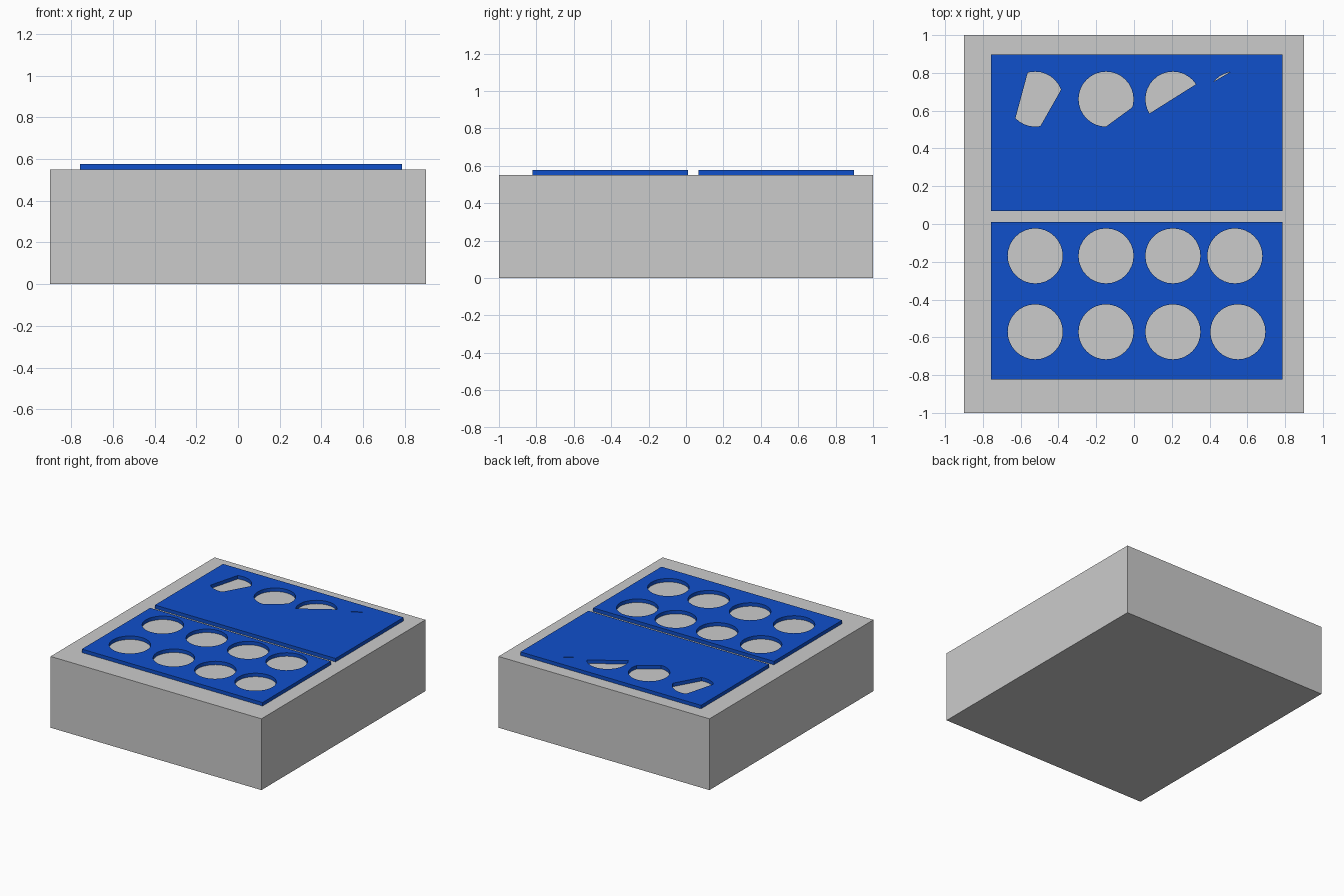
import bpy, bmesh
from math import cos, sin, tau

if "Cube" in bpy.data.objects:
    bpy.data.objects.remove(bpy.data.objects["Cube"])

BLOCK_TOP, PLATE_TOP, RADIUS = 0.55, 0.577, 0.1455

blue = bpy.data.materials.new("blue")
blue.diffuse_color = (0.005, 0.08, 0.6, 1)
blue.use_nodes = True
blue.node_tree.nodes["Principled BSDF"].inputs["Base Color"].default_value = blue.diffuse_color


def circle(x, y, n=32):
    return [(x + RADIUS * cos(tau * i / n), y + RADIUS * sin(tau * i / n)) for i in range(n)]


def clip(points, a, b):
    """Keep the part of a polygon left of the line a-b."""
    def side(p):
        return (b[0] - a[0]) * (p[1] - a[1]) - (b[1] - a[1]) * (p[0] - a[0])
    out = []
    for p, q in zip(points, points[1:] + points[:1]):
        sp, sq = side(p), side(q)
        if sp >= 0:
            out.append(p)
        if sp * sq < 0:
            t = sp / (sp - sq)
            out.append((p[0] + t * (q[0] - p[0]), p[1] + t * (q[1] - p[1])))
    return out


def add_object(name, bm, material=None):
    bmesh.ops.recalc_face_normals(bm, faces=bm.faces)
    mesh = bpy.data.meshes.new(name)
    bm.to_mesh(mesh)
    bm.free()
    if material:
        mesh.materials.append(material)
    bpy.context.collection.objects.link(bpy.data.objects.new(name, mesh))


def plate(name, y0, y1, holes):
    """Flat slab with openings cut through it."""
    bm = bmesh.new()
    outline = [(-0.757, y0), (0.785, y0), (0.785, y1), (-0.757, y1)]
    for loop in [outline] + holes:
        vs = [bm.verts.new((x, y, BLOCK_TOP)) for x, y in loop]
        for v, w in zip(vs, vs[1:] + vs[:1]):
            bm.edges.new((v, w))
    bmesh.ops.triangle_fill(bm, edges=bm.edges[:], use_beauty=True, normal=(0, 0, 1))
    geom = bmesh.ops.extrude_face_region(bm, geom=bm.faces[:], use_keep_orig=True)["geom"]
    top = [g for g in geom if isinstance(g, bmesh.types.BMVert)]
    bmesh.ops.translate(bm, verts=top, vec=(0, 0, PLATE_TOP - BLOCK_TOP))
    add_object(name, bm, blue)


# Solid base block
bm = bmesh.new()
bmesh.ops.create_cube(bm, size=1)
bmesh.ops.scale(bm, verts=bm.verts, vec=(1.8, 2, BLOCK_TOP))
bmesh.ops.translate(bm, verts=bm.verts, vec=(0, 0, BLOCK_TOP / 2))
add_object("base_block", bm)

# Front plate with two rows of round openings
columns = [-0.523, -0.148, 0.206]
holes = [circle(x, -0.169) for x in columns + [0.534]]
holes += [circle(x, -0.571) for x in columns + [0.55]]
plate("front_plate", -0.822, 0.01, holes)

# Back plate with partly closed openings
cuts = {
    -0.523: [((-0.563, 0.8), (-0.627, 0.563)), ((-0.497, 0.516), (-0.389, 0.706))],
    -0.148: [((-0.148, 0.516), (-0.003, 0.622))],
    0.206: [((0.082, 0.585), (0.325, 0.738))],
    0.534: [((0.431, 0.759), (0.505, 0.802))],
}
holes = []
for x, lines in cuts.items():
    shape = circle(x, 0.661)
    for a, b in lines:
        shape = clip(shape, a, b)
    holes.append(shape)
plate("back_plate", 0.068, 0.898, holes)
